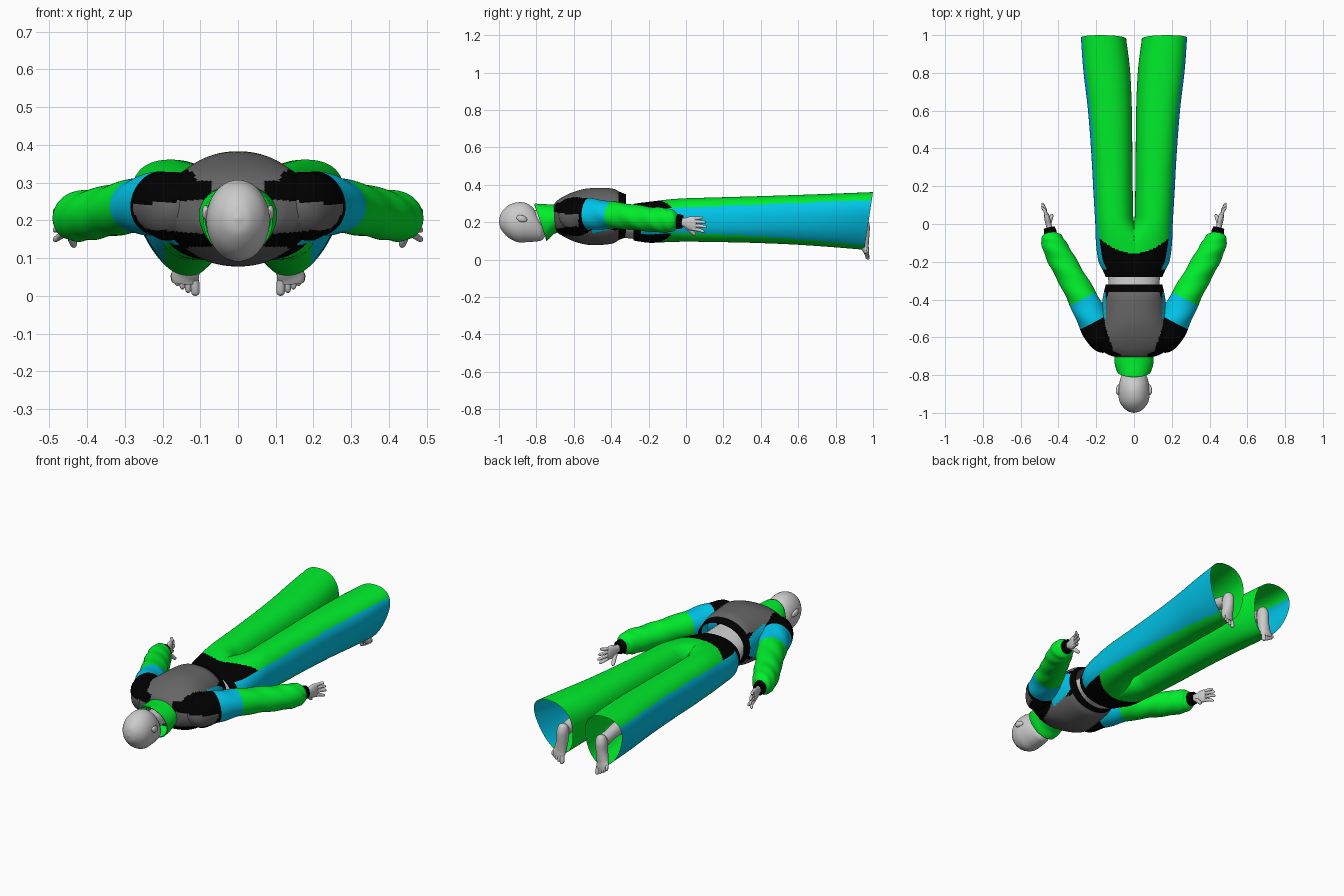
import bpy, bmesh, math
from mathutils import Vector

if "Cube" in bpy.data.objects:
    bpy.data.objects.remove(bpy.data.objects["Cube"])

COLOURS = {"green": (0.0, 0.86, 0.025), "blue": (0.0, 0.56, 0.82),
           "black": (0.0, 0.0, 0.0), "charcoal": (0.13, 0.13, 0.13)}
NAMES = list(COLOURS)
MATS = []
for k, c in COLOURS.items():
    m = bpy.data.materials.new(k)
    m.diffuse_color = (*c, 1)
    m.use_nodes = True
    m.node_tree.nodes["Principled BSDF"].inputs["Base Color"].default_value = m.diffuse_color
    MATS.append(m)


def spline(st, sub):
    """Catmull-Rom through stations (x, y, z, ru, rv)."""
    st = [Vector(s) for s in st]
    p = [2 * st[0] - st[1]] + st + [2 * st[-1] - st[-2]]
    out = []
    for i in range(1, len(p) - 2):
        a, b, c, d = p[i - 1:i + 3]
        for j in range(sub):
            t = j / sub
            out.append(0.5 * (2 * b + (c - a) * t + (2 * a - 5 * b + 4 * c - d) * t * t
                              + (3 * b - a - 3 * c + d) * t ** 3))
    return out + [st[-1]]


def loft(name, st, paint=None, up=(0, 0, 1), flat=False, n=32, sub=6, power=2.0,
         caps=True, post=None, mirror=False, fold=0.0, thick=0.0):
    """Skin elliptical rings along a path; paint(co, angle, s) picks a colour."""
    rings = spline(st, sub)
    pos = [Vector(r[:3]) for r in rings]
    bm = bmesh.new()
    rows, last = [], len(rings) - 1
    for i, r in enumerate(rings):
        t = Vector((0, 1, 0)) if flat else (pos[min(i + 1, last)] - pos[max(i - 1, 0)]).normalized()
        u = t.cross(Vector(up)).normalized()
        v = u.cross(t)
        row = []
        for k in range(n):
            a = 2 * math.pi * (k + 0.5) / n
            c, s = math.cos(a), math.sin(a)
            q = i / sub
            w = 1 + fold * math.sin(2 * a + q * 2.3) * math.sin(q * 3.1 + a)
            cu = math.copysign(abs(c) ** (2 / power), c) * max(r[3], 0.001) * w
            cv = math.copysign(abs(s) ** (2 / power), s) * max(r[4], 0.001) * w
            co = pos[i] + u * cu + v * cv
            row.append(bm.verts.new(post(co) if post else co))
        rows.append(row)
    for i in range(last):
        for k in range(n):
            f = bm.faces.new((rows[i][k], rows[i][(k + 1) % n],
                              rows[i + 1][(k + 1) % n], rows[i + 1][k]))
            if paint:
                ang = 2 * math.pi * (k + 1) / n
                f.material_index = NAMES.index(paint(f.calc_center_median(), ang, (i + 0.5) / sub))
    if caps:
        for row in (rows[0], rows[-1]):
            f = bm.faces.new(row)
            if paint:
                f.material_index = NAMES.index(paint(f.calc_center_median(), 0, 0 if row is rows[0] else len(st)))
    # drop the hidden wall on the centre plane
    if mirror and post:
        bmesh.ops.delete(bm, geom=[f for f in bm.faces if all(v.co.x < 1e-5 for v in f.verts)], context='FACES')
    bmesh.ops.recalc_face_normals(bm, faces=bm.faces)
    me = bpy.data.meshes.new(name)
    bm.to_mesh(me)
    bm.free()
    ob = bpy.data.objects.new(name, me)
    bpy.context.collection.objects.link(ob)
    if paint:
        for m in MATS:
            me.materials.append(m)
    bpy.ops.object.select_all(action='DESELECT')
    ob.select_set(True)
    bpy.context.view_layer.objects.active = ob
    bpy.ops.object.shade_smooth_by_angle(angle=math.radians(50))
    if thick:
        ob.modifiers.new("thickness", 'SOLIDIFY').thickness = thick
    if mirror:
        ob.modifiers.new("mirror", 'MIRROR').use_clip = True
    return ob


# head, neck, ears
loft("head", [(0, -1.0, .205, .003, .003), (0, -.988, .205, .038, .045), (0, -.95, .204, .072, .086),
              (0, -.9, .2, .084, .107), (0, -.85, .197, .08, .104), (0, -.81, .182, .069, .086),
              (0, -.775, .158, .05, .056), (0, -.755, .145, .02, .025)], flat=True)
loft("neck", [(0, -.83, .21, .05, .055), (0, -.74, .215, .05, .052), (0, -.66, .22, .07, .06)], flat=True)
loft("ear", [(.081, -.905, .222, .004, .006), (.086, -.89, .222, .009, .018),
             (.085, -.865, .216, .008, .015), (.079, -.85, .21, .003, .005)], n=16, mirror=True)

# stand-up collar, rim leaning over the back of the head
def lean(co):
    t = (-.69 - co.y) / .09
    return Vector((co.x, co.y - max(0, t) * (co.z - .2) * .34, co.z))

loft("collar", [(0, -.68, .222, .1, .075), (0, -.72, .214, .104, .082), (0, -.75, .205, .1, .093),
                (0, -.778, .2, .091, .1)],
     paint=lambda c, a, s: "green", flat=True, caps=False, thick=.006, post=lean)

# bare waist
loft("waist", [(0, -.42, .215, .13, .09), (0, -.32, .205, .135, .09), (0, -.27, .2, .14, .09),
               (0, -.2, .2, .15, .09)], flat=True)

# cropped jacket body
def jacket_paint(c, a, s):
    x = abs(c.x)
    if c.y > -.36:
        return "black"
    if c.y < -.575 and abs(c.z - .21) < .045 - .08 * max(0, x - .1):
        return "charcoal"
    if x > .15 and c.y > -.5:
        return "blue"
    if c.y < -.6 and x > .07 and .13 < c.z < .305:
        return "black"
    edge = .165 - max(0, -.5 - c.y) * .32 - max(0, c.y + .45) * .35
    return "charcoal" if x < edge else "black"

loft("jacket_body", [(0, -.705, .228, .095, .068), (0, -.692, .23, .135, .083), (0, -.655, .231, .19, .107),
                     (0, -.6, .23, .208, .132), (0, -.53, .23, .188, .15), (0, -.45, .231, .173, .152),
                     (0, -.39, .233, .165, .146), (0, -.355, .235, .158, .128), (0, -.32, .234, .15, .115)],
     paint=jacket_paint, flat=True, n=128, sub=14, power=2.1, caps=False, thick=.006)

# sleeves, panelled by distance along the arm
def sleeve_paint(c, a, s):
    if c.y < -.575 and abs(c.z - .21) < .045 - .08 * max(0, c.x - .1):
        return "charcoal"
    return "black" if s < 1.9 else "blue" if s < 3 else "green"

loft("sleeve", [(.11, -.625, .23, .06, .065), (.165, -.592, .235, .085, .09), (.215, -.51, .24, .083, .085),
                (.27, -.4, .237, .078, .073), (.33, -.29, .228, .072, .068), (.385, -.19, .217, .07, .066),
                (.422, -.115, .212, .064, .066), (.438, -.07, .207, .054, .057), (.443, -.045, .205, .03, .036)],
     paint=sleeve_paint, n=56, sub=12, fold=.05, mirror=True)
loft("cuff", [(.438, -.065, .205, .03, .036), (.443, -.045, .204, .034, .04), (.449, -.02, .202, .03, .036)],
     paint=lambda c, a, s: "black", n=24, mirror=True)

# hands
loft("palm", [(.443, -.04, .203, .016, .022), (.45, -.012, .2, .015, .023), (.457, .02, .195, .016, .037),
              (.463, .045, .193, .014, .038), (.466, .055, .193, .009, .034)], n=20, mirror=True)
for i, (z0, z1, y1) in enumerate([(.165, .15, .098), (.184, .175, .112), (.203, .2, .106), (.219, .225, .09)]):
    loft(f"finger_{i + 1}", [(.462, .035, z0, .009, .0095), (.472, (y1 + .05) / 2, (z0 + z1) / 2, .0085, .009),
                             (.484, y1 - .006, z1, .007, .0075), (.487, y1, z1, .002, .002)],
         n=12, sub=4, mirror=True)
loft("thumb", [(.45, 0, .18, .012, .013), (.442, .025, .155, .011, .011), (.435, .045, .136, .009, .009),
               (.433, .053, .13, .002, .002)], n=12, sub=4, mirror=True)

# flared trousers: half the hips run into one leg, mirrored; the hem is slanted and widest at the back
def leg_post(co):
    k = min(1, max(0, (co.y - .2) / .78))
    x = max(co.x, 0)
    x += k * (x - .14) * (co.z - .25) * 1.5 + k * (co.z - .25) * .12
    return Vector((x, co.y + k * k * (co.z - .35) * .15, co.z))

def trouser_paint(c, a, s):
    flare = max(0, c.y) * .3
    limit = .84 - (flare * .45 if math.sin(a) > 0 else flare)
    if c.y > -.24 and math.cos(a) > limit:
        return "blue"
    return "black" if c.y < -.155 + .06 * (c.x / .16) ** 2 else "green"

loft("trouser_leg", [(0, -.28, .2, .15, .098), (.005, -.25, .2, .158, .103), (.025, -.19, .2, .165, .11),
                     (.065, -.09, .208, .137, .114), (.1, 0, .212, .105, .116), (.108, .1, .213, .103, .118),
                     (.117, .35, .214, .109, .124), (.128, .6, .213, .118, .133),
                     (.145, .82, .21, .126, .144), (.161, .998, .207, .121, .154)],
     paint=trouser_paint, flat=True, n=112, sub=14, power=2.25, caps=False, post=leg_post, mirror=True)

# lower legs and feet, toes hanging down
loft("shin", [(.115, .35, .21, .055, .06), (.118, .6, .21, .052, .058), (.12, .82, .2, .034, .036),
              (.122, .93, .18, .031, .036)], flat=True, n=24, mirror=True)
loft("foot", [(.12, .95, .222, .01, .01), (.121, .95, .21, .024, .024), (.123, .948, .18, .031, .035),
              (.126, .947, .13, .031, .034), (.134, .952, .08, .034, .026), (.14, .961, .052, .037, .018),
              (.141, .966, .034, .033, .013)], up=(0, 1, 0), n=24, mirror=True)
for i, (x, z, r) in enumerate([(.113, 0, .012), (.132, .008, .009), (.147, .017, .0085),
                               (.16, .026, .008), (.171, .036, .0075)]):
    loft(f"toe_{i + 1}", [(x * .9 + .013, .964, z * .5 + .042, r, r), (x, .969, z + .018, r, r),
                          (x, .972, z + .005, r * .8, r * .8), (x, .972, z, .002, .002)],
         up=(0, 1, 0), n=12, sub=4, mirror=True)
